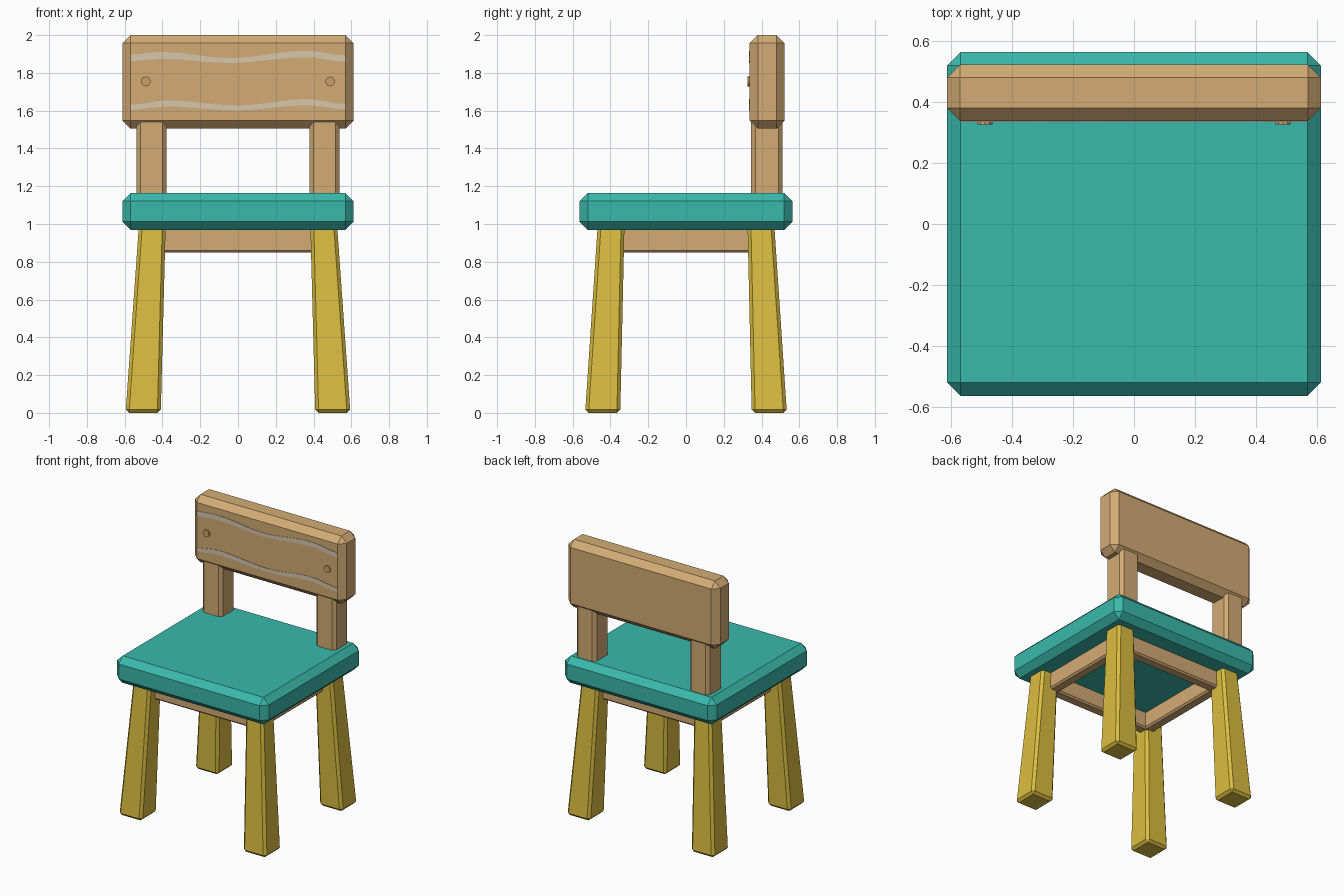
import bpy, bmesh, math

if "Cube" in bpy.data.objects:
    bpy.data.objects.remove(bpy.data.objects["Cube"])


def linear(c):
    c /= 255
    return c / 12.92 if c <= 0.04045 else ((c + 0.055) / 1.055) ** 2.4


def material(name, r, g, b):
    m = bpy.data.materials.new(name)
    m.diffuse_color = (linear(r), linear(g), linear(b), 1)
    m.use_nodes = True
    m.node_tree.nodes["Principled BSDF"].inputs["Base Color"].default_value = m.diffuse_color
    return m


WOOD = material("tan wood", 212, 172, 117)
TEAL = material("teal paint", 58, 185, 172)
YELLOW = material("yellow paint", 219, 189, 64)
GRAIN = material("pale grain", 214, 199, 174)
PEG = material("brown peg", 206, 157, 108)


def add_object(name, bm, mat, bevel=0):
    bmesh.ops.recalc_face_normals(bm, faces=bm.faces)
    mesh = bpy.data.meshes.new(name)
    bm.to_mesh(mesh)
    bm.free()
    mesh.materials.append(mat)
    ob = bpy.data.objects.new(name, mesh)
    bpy.context.collection.objects.link(ob)
    if bevel:
        mod = ob.modifiers.new("chamfer", 'BEVEL')
        mod.width = bevel
        mod.segments = 1
        mod.limit_method = 'NONE'
    return ob


def loft(name, bottom, top, mat, bevel):
    """Chamfered block between two rectangles given as (x0, x1, y0, y1, z)."""
    bm = bmesh.new()
    rings = []
    for x0, x1, y0, y1, z in (bottom, top):
        rings.append([bm.verts.new(p) for p in
                      ((x0, y0, z), (x1, y0, z), (x1, y1, z), (x0, y1, z))])
    a, b = rings
    bm.faces.new(a[::-1])
    bm.faces.new(b)
    for i in range(4):
        j = (i + 1) % 4
        bm.faces.new((a[i], a[j], b[j], b[i]))
    return add_object(name, bm, mat, bevel)


def box(name, x0, x1, y0, y1, z0, z1, mat, bevel):
    return loft(name, (x0, x1, y0, y1, z0), (x0, x1, y0, y1, z1), mat, bevel)


# Seat and backrest board
box("seat", -0.612, 0.612, -0.563, 0.563, 0.968, 1.165, TEAL, 0.044)
box("backrest_board", -0.612, 0.612, 0.337, 0.522, 1.505, 2.0, WOOD, 0.043)

# Splayed, tapered legs
for sx, side in ((-1, "left"), (1, "right")):
    for sy, end in ((-1, "front"), (1, "back")):
        def ring(cx, cy, h, z):
            return (sx * cx - h, sx * cx + h, sy * cy - h, sy * cy + h, z)
        loft(f"{end}_{side}_leg", ring(0.502, 0.441, 0.093, 0),
             ring(0.452, 0.395, 0.070, 1.03), YELLOW, 0.018)

# Backrest posts and round pegs
for s, side in ((-1, "left"), (1, "right")):
    xs = sorted((s * 0.378, s * 0.538))
    box(f"{side}_backrest_post", *xs, 0.345, 0.511, 1.08, 1.62, WOOD, 0.022)
    bm = bmesh.new()
    bmesh.ops.create_cone(bm, cap_ends=True, segments=10, radius1=0.026,
                          radius2=0.026, depth=0.03)
    peg = add_object(f"{side}_peg", bm, PEG)
    peg.rotation_euler = (math.pi / 2, 0, 0)
    peg.location = (s * 0.488, 0.341, 1.755)

# Rails under the seat
for s, end in ((-1, "front"), (1, "back")):
    ys = sorted((s * 0.325, s * 0.405))
    box(f"{end}_rail", -0.44, 0.44, *ys, 0.848, 1.0, WOOD, 0.012)
for s, side in ((-1, "left"), (1, "right")):
    xs = sorted((s * 0.375, s * 0.455))
    box(f"{side}_rail", *xs, -0.39, 0.39, 0.848, 1.0, WOOD, 0.012)


# Wavy painted grain lines: thin plates of (x, centre height, half width)
def grain(name, points):
    def sample(x):
        for (xa, *a), (xb, *b) in zip(points, points[1:]):
            if x <= xb:
                break
        t = min(1, (x - xa) / (xb - xa))
        t = (1 - math.cos(math.pi * t)) / 2
        return [p + (q - p) * t for p, q in zip(a, b)]

    bm = bmesh.new()
    n, prev = 24, None
    for i in range(n + 1):
        x = -0.568 + 1.136 * i / n
        z, h = sample(x)
        cur = [bm.verts.new((x, y, zz)) for y, zz in
               ((0.334, z - h), (0.334, z + h), (0.339, z + h), (0.339, z - h))]
        if prev:
            for k in range(4):
                m = (k + 1) % 4
                bm.faces.new((prev[k], prev[m], cur[m], cur[k]))
        else:
            bm.faces.new(cur)
        prev = cur
    bm.faces.new(prev)
    add_object(name, bm, GRAIN)


grain("upper_grain_line", [(-0.57, 1.880, 0.017), (-0.40, 1.892, 0.018),
                           (-0.04, 1.866, 0.013), (0.36, 1.900, 0.017),
                           (0.57, 1.876, 0.017)])
grain("lower_grain_line", [(-0.57, 1.618, 0.014), (-0.38, 1.638, 0.016),
                           (0.00, 1.615, 0.013), (0.36, 1.645, 0.016),
                           (0.57, 1.622, 0.014)])
